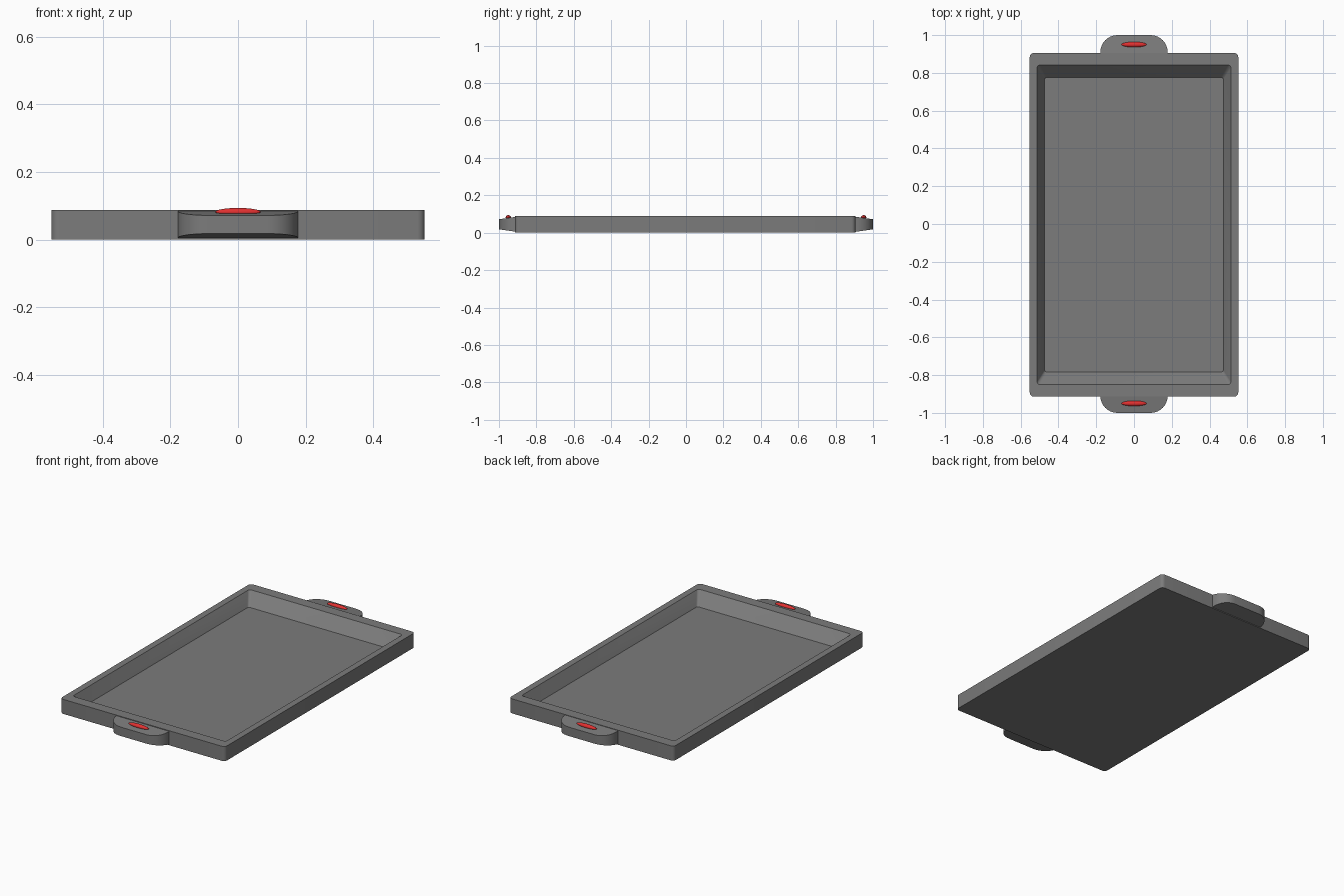
import bpy, bmesh, math

if "Cube" in bpy.data.objects:
    bpy.data.objects.remove(bpy.data.objects["Cube"])

SEG = 5


def material(name, color):
    mat = bpy.data.materials.new(name)
    mat.diffuse_color = color
    mat.use_nodes = True
    mat.node_tree.nodes["Principled BSDF"].inputs["Base Color"].default_value = mat.diffuse_color
    return mat


dark = material("dark_grey", (0.2, 0.2, 0.2, 1))
red = material("red", (0.75, 0.03, 0.03, 1))


def rounded_rect(hx, hy, r, z):
    pts = []
    for q, (sx, sy) in enumerate(((1, 1), (-1, 1), (-1, -1), (1, -1))):
        for i in range(SEG + 1):
            a = math.radians(90) * (q + i / SEG)
            pts.append((sx * (hx - r) + r * math.cos(a),
                        sy * (hy - r) + r * math.sin(a), z))
    return pts


def smooth(ob, angle=30):
    bpy.ops.object.select_all(action='DESELECT')
    ob.select_set(True)
    bpy.context.view_layer.objects.active = ob
    bpy.ops.object.shade_smooth_by_angle(angle=math.radians(angle))


def loft(name, rings):
    """Skin a stack of equal point rings and cap both ends."""
    bm = bmesh.new()
    loops = [[bm.verts.new(p) for p in ring] for ring in rings]
    n = len(loops[0])
    for a, b in zip(loops, loops[1:]):
        for i in range(n):
            j = (i + 1) % n
            bm.faces.new((a[i], a[j], b[j], b[i]))
    bm.faces.new(loops[0][::-1])
    bm.faces.new(loops[-1])
    bmesh.ops.recalc_face_normals(bm, faces=bm.faces)
    mesh = bpy.data.meshes.new(name)
    bm.to_mesh(mesh)
    bm.free()
    ob = bpy.data.objects.new(name, mesh)
    bpy.context.collection.objects.link(ob)
    mesh.materials.append(dark)
    smooth(ob)
    return ob


# tray body: outer wall, flat rim, sloped inner wall, floor
tray = loft("tray", [
    rounded_rect(0.552, 0.91, 0.022, 0.0),
    rounded_rect(0.552, 0.91, 0.022, 0.088),
    rounded_rect(0.513, 0.846, 0.015, 0.088),
    rounded_rect(0.473, 0.78, 0.012, 0.017),
])
tray.location.y = -0.004

for side, label in ((-1, "front"), (1, "back")):
    # handle tab: rounded outline that thins towards its outer edge
    outline = [(0.178, 0.895)]
    for cx, start in ((0.088, 0), (-0.088, 90)):
        for i in range(9):
            a = math.radians(start + 90 * i / 8)
            outline.append((cx + 0.09 * math.cos(a), 0.91 + 0.09 * math.sin(a)))
    outline.append((-0.178, 0.895))

    def taper(y):
        return (y - 0.895) / 0.105

    low = [(x, side * y, 0.003 + 0.015 * taper(y)) for x, y in outline]
    high = [(x, side * y, 0.087 - 0.015 * taper(y)) for x, y in outline]
    loft(label + "_handle", [low, high])

    # raised red grip marker
    bpy.ops.mesh.primitive_uv_sphere_add(segments=32, ring_count=16, radius=1,
                                         location=(0, side * 0.95, 0.082))
    grip = bpy.context.object
    grip.name = label + "_grip_marker"
    grip.scale = (0.067, 0.014, 0.012)
    bpy.ops.object.transform_apply(location=False, rotation=False, scale=True)
    grip.data.materials.append(red)
    smooth(grip)
